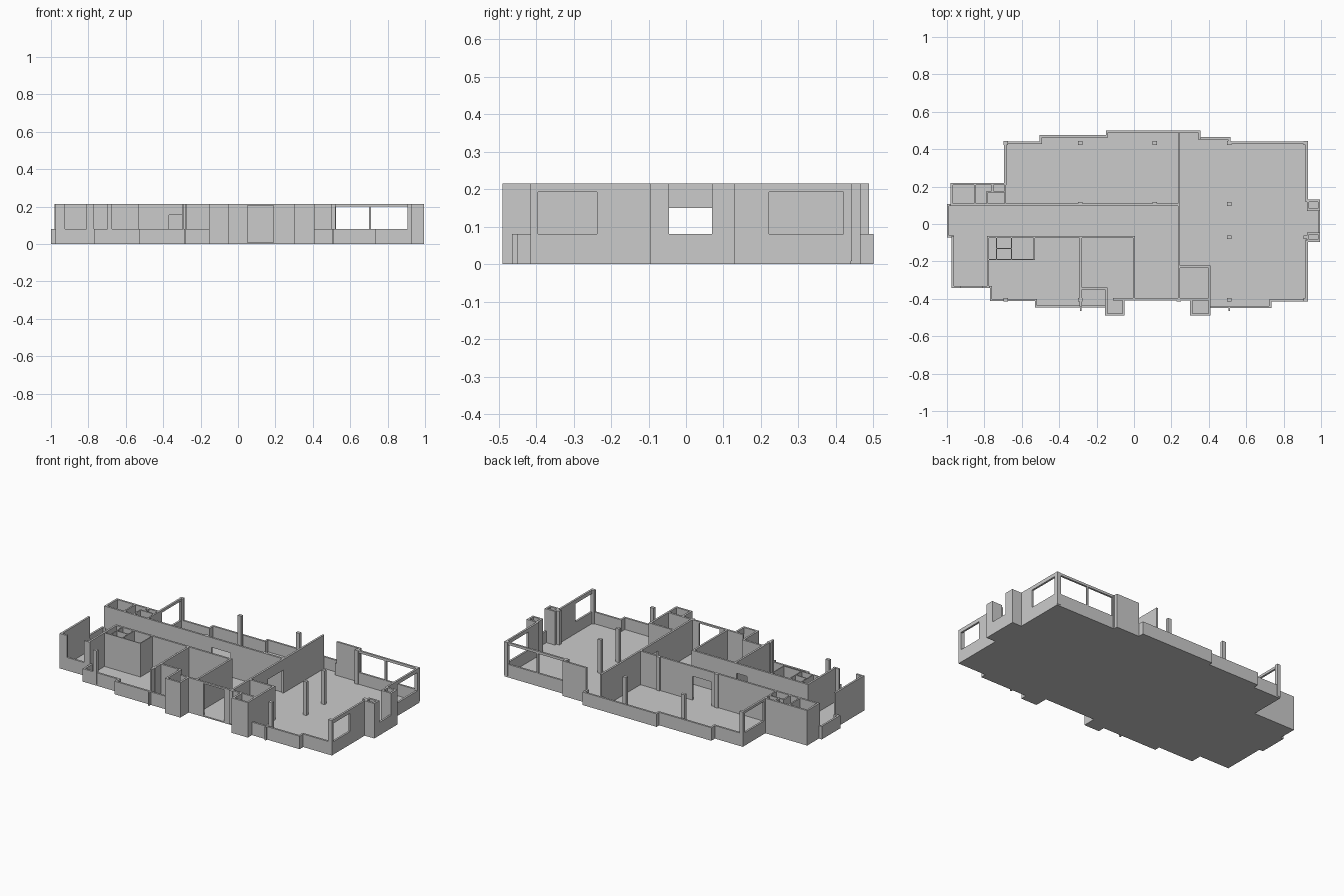
import bpy, bmesh
from mathutils import Vector, Matrix

if "Cube" in bpy.data.objects:
    bpy.data.objects.remove(bpy.data.objects["Cube"])

H, LOW, FLOOR, T = 0.215, 0.08, 0.008, 0.012

# Outer outline of the floor plan, counter-clockwise, from the entrance
OUTLINE = [(0.30, -0.408), (0.30, -0.49), (0.41, -0.49), (0.41, -0.45),
           (0.735, -0.45), (0.735, -0.415), (0.93, -0.415), (0.93, -0.095),
           (0.995, -0.095), (0.995, 0.13), (0.93, 0.13), (0.93, 0.44),
           (0.515, 0.44), (0.515, 0.465), (0.355, 0.465), (0.355, 0.50),
           (-0.15, 0.50), (-0.15, 0.475), (-0.505, 0.475), (-0.505, 0.44),
           (-0.695, 0.44), (-0.695, 0.22), (-0.98, 0.22), (-0.98, 0.107),
           (-1.0, 0.107), (-1.0, -0.073), (-0.975, -0.073), (-0.975, -0.343),
           (-0.77, -0.343), (-0.77, -0.413), (-0.53, -0.413), (-0.53, -0.447),
           (-0.155, -0.447), (-0.155, -0.49), (-0.05, -0.49), (-0.05, -0.408)]


def finish(bm, name):
    bmesh.ops.recalc_face_normals(bm, faces=bm.faces)
    me = bpy.data.meshes.new(name)
    bm.to_mesh(me)
    bm.free()
    ob = bpy.data.objects.new(name, me)
    bpy.context.collection.objects.link(ob)
    return ob


def box(bm, x0, x1, y0, y1, z0, z1):
    size = Vector((x1 - x0, y1 - y0, z1 - z0))
    mid = Vector(((x0 + x1) / 2, (y0 + y1) / 2, (z0 + z1) / 2))
    bmesh.ops.create_cube(bm, size=1, matrix=Matrix.Translation(mid) @ Matrix.Diagonal((*size, 1)))


def wall(bm, p, q, z0=FLOOR, z1=H, holes=(), t=T):
    """Axis-aligned wall on its centre line; holes are (start, end, bottom, top)."""
    along_x = abs(p[0] - q[0]) > abs(p[1] - q[1])
    i = 0 if along_x else 1
    a, b = sorted((p[i], q[i]))
    a, b, c = a - t / 2, b + t / 2, p[1 - i]

    def piece(s, e, lo, hi):
        if e - s < 1e-4 or hi - lo < 1e-4:
            return
        if along_x:
            box(bm, s, e, c - t / 2, c + t / 2, lo, hi)
        else:
            box(bm, c - t / 2, c + t / 2, s, e, lo, hi)

    for s, e, lo, hi in sorted(holes):
        piece(a, s, z0, z1)
        piece(s, e, z0, max(lo, z0))
        piece(s, e, min(hi, z1), z1)
        a = e
    piece(a, b, z0, z1)


def walls(name, runs, **kw):
    """Each run is a polyline of wall centre points."""
    bm = bmesh.new()
    for run in runs:
        for p, q in zip(run, run[1:]):
            wall(bm, p, q, **kw)
    return finish(bm, name)


def hole_wall(name, p, q, holes, z0=FLOOR):
    bm = bmesh.new()
    wall(bm, p, q, z0=z0, holes=holes)
    return finish(bm, name)


# Floor slab
bm = bmesh.new()
face = bm.faces.new([bm.verts.new((x, y, 0)) for x, y in OUTLINE])
ext = bmesh.ops.extrude_face_region(bm, geom=[face])
bmesh.ops.translate(bm, vec=(0, 0, FLOOR), verts=[v for v in ext["geom"] if isinstance(v, bmesh.types.BMVert)])
finish(bm, "floor_slab")

# Low parapet following the outline, shifted inward by half a thickness
inset = []
n = len(OUTLINE)
for i, (x, y) in enumerate(OUTLINE):
    off = Vector((0, 0))
    for a, b in ((OUTLINE[i - 1], OUTLINE[i]), (OUTLINE[i], OUTLINE[(i + 1) % n])):
        d = (Vector(b) - Vector(a)).normalized()
        off += Vector((-d.y, d.x)) * T / 2
    inset.append((x + off.x, y + off.y))
walls("low_outer_wall", [inset], z1=LOW)

# Entrance wall with doorway
hole_wall("entrance_wall", (-0.105, -0.402), (0.40, -0.402), [(0.05, 0.19, FLOOR, 0.205)])

# Tall closets beside the entrance
walls("left_closet_upper_wall", [[(-0.149, -0.351), (-0.149, -0.484), (-0.056, -0.484), (-0.056, -0.402)]], z0=LOW)
walls("left_closet_inner_wall", [[(-0.285, -0.345), (-0.149, -0.345), (-0.149, -0.441)]])
walls("right_closet_upper_wall", [[(0.306, -0.402), (0.306, -0.484), (0.404, -0.484), (0.404, -0.402)]], z0=LOW)
walls("right_closet_room_wall", [[(0.24, -0.229), (0.404, -0.229), (0.404, -0.45)]])

# Right side: upper walls with windows
hole_wall("right_front_window_wall", (0.924, -0.409), (0.924, -0.095), [(-0.40, -0.237, LOW, 0.192)], LOW)
hole_wall("right_back_window_wall", (0.924, 0.124), (0.924, 0.434), [(0.222, 0.42, LOW, 0.192)], LOW)

# Hollow towers on the right side
for name, y0, y1 in (("front", -0.089, -0.051), ("back", 0.076, 0.124)):
    walls(name + "_right_tower",
          [[(0.93, y0), (0.989, y0), (0.989, y1), (0.93, y1), (0.93, y0)]])

# Back right: window band and solid panel
hole_wall("back_window_wall", (0.515, 0.434), (0.924, 0.434),
          [(0.525, 0.70, LOW, 0.2), (0.71, 0.91, LOW, 0.2)], LOW)
walls("back_solid_panel", [[(0.361, 0.459), (0.509, 0.459), (0.509, 0.44)]], z0=LOW)

# Left end: window wall, washroom shell and side wall
hole_wall("left_window_wall", (-0.689, 0.214), (-0.689, 0.434), [(0.235, 0.422, LOW, 0.2)], LOW)
walls("washroom_upper_wall", [[(-0.974, 0.105), (-0.974, 0.214), (-0.689, 0.214)]], z0=LOW)
walls("washroom_partition", [[(-0.689, 0.105), (-0.689, 0.214)],
                             [(-0.85, 0.105), (-0.85, 0.214)],
                             [(-0.785, 0.105), (-0.785, 0.172), (-0.689, 0.172)],
                             [(-0.757, 0.172), (-0.757, 0.214)]], t=0.009)
walls("left_side_upper_wall", [[(-0.969, -0.337), (-0.969, -0.07)]], z0=LOW)
hole_wall("left_front_upper_wall", (-0.969, -0.337), (-0.776, -0.337), [(-0.925, -0.81, LOW, H)], LOW)

# Corridor walls and main partition, each with a doorway
hole_wall("corridor_back_wall", (-0.974, 0.103), (0.24, 0.103), [(-0.25, -0.12, FLOOR, 0.155)])
hole_wall("corridor_front_wall", (-0.78, -0.07), (0.0, -0.07), [(-0.37, -0.30, FLOOR, 0.155)])
hole_wall("main_partition", (0.24, -0.402), (0.24, 0.482), [(-0.06, 0.09, FLOOR, 0.15)])

# Room dividers
walls("room_divider", [[(0.0, -0.402), (0.0, -0.07)],
                       [(-0.285, -0.435), (-0.285, -0.07)],
                       [(-0.78, -0.337), (-0.78, -0.07)]])
walls("small_room_partition", [[(-0.775, -0.19), (-0.533, -0.19), (-0.533, -0.07)],
                               [(-0.735, -0.19), (-0.735, -0.07)],
                               [(-0.655, -0.19), (-0.655, -0.07)],
                               [(-0.735, -0.13), (-0.655, -0.13)]], t=0.006)

# Structural columns
COLUMNS = {0.433: (-0.685, -0.287, 0.11, 0.51, 0.917), 0.107: (-0.287, 0.11, 0.51),
           -0.07: (0.51, 0.917), -0.405: (-0.685, -0.287, 0.24, 0.51, 0.917)}
for y, xs in COLUMNS.items():
    for x in xs:
        bm = bmesh.new()
        box(bm, x - 0.012, x + 0.012, y - 0.0095, y + 0.0095, FLOOR, H)
        finish(bm, "column")

# Small fins on the front bays
for x in (-0.285, 0.51):
    bm = bmesh.new()
    box(bm, x - 0.004, x + 0.004, -0.464, -0.44, 0, LOW)
    finish(bm, "bay_fin")
